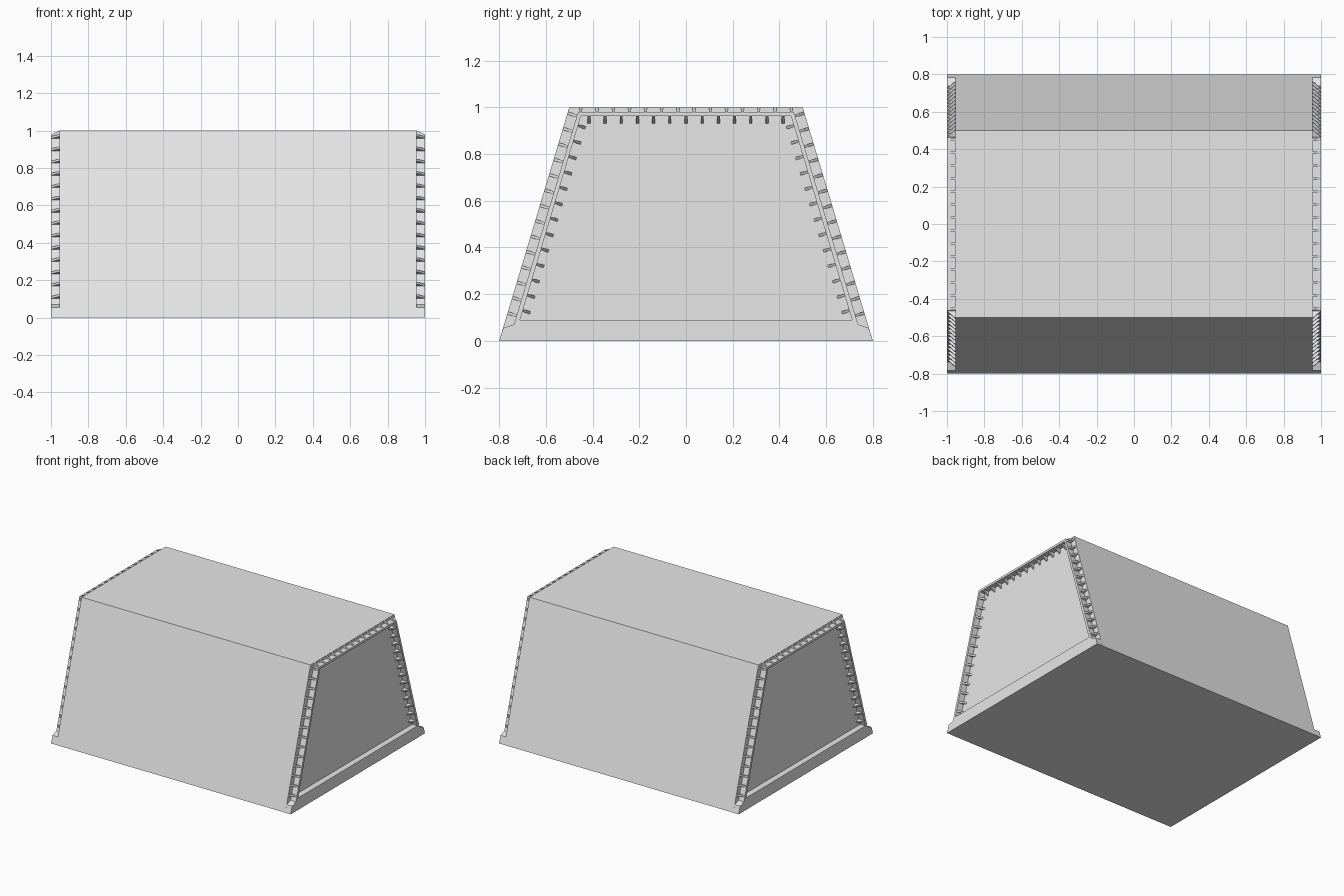
import bpy, bmesh
from mathutils import Vector

if "Cube" in bpy.data.objects:
    bpy.data.objects.remove(bpy.data.objects["Cube"])

grey = bpy.data.materials.new("light grey")
grey.diffuse_color = (0.8, 0.8, 0.8, 1)
grey.use_nodes = True
grey.node_tree.nodes["Principled BSDF"].inputs["Base Color"].default_value = grey.diffuse_color

PANEL, RIM = 0.955, 1.0      # x of recessed end panel and of the outer rim


def prism(bm, profile, offset):
    """Extrude a closed ring of points along an offset vector."""
    a = [bm.verts.new(p) for p in profile]
    b = [bm.verts.new(Vector(p) + Vector(offset)) for p in profile]
    n = len(a)
    bm.faces.new(a)
    bm.faces.new(b[::-1])
    for i in range(n):
        bm.faces.new((a[i], b[i], b[(i + 1) % n], a[(i + 1) % n]))


def finish(bm, name):
    bmesh.ops.recalc_face_normals(bm, faces=bm.faces[:])
    me = bpy.data.meshes.new(name)
    bm.to_mesh(me)
    bm.free()
    me.materials.append(grey)
    ob = bpy.data.objects.new(name, me)
    bpy.context.collection.objects.link(ob)


def slab(name, outline, x0, x1):
    bm = bmesh.new()
    prism(bm, [(x0, y, z) for y, z in outline], (x1 - x0, 0, 0))
    finish(bm, name)


def rib(bm, s, y, z, ny, nz, h, w=0.012):
    """Triangular gusset on a rim wall, pointing along (ny, nz)."""
    n, t = Vector((0, ny, nz)), Vector((0, -nz, ny))
    base = Vector((0, y, z)) - t * (w / 2)
    ring = [base + Vector((s * PANEL, 0, 0)) - n * 0.003,
            base + Vector((s * PANEL, 0, 0)) + n * h,
            base + Vector((s * (RIM - 0.001), 0, 0)),
            base + Vector((s * (RIM - 0.001), 0, 0)) - n * 0.003]
    prism(bm, ring, t * w)


def mirrored(half):
    return half + [(-y, z) for y, z in reversed(half)]


# Main trapezoid block
slab("body", mirrored([(-0.8, 0), (-0.5, 1)]), -PANEL, PANEL)

ledge = mirrored([(-0.711, 0.09), (-0.737, 0.07), (-0.783, 0.055), (-0.8, 0)])
arch = (mirrored([(-0.737, 0.07), (-0.462, 0.98)])
        + [(0.711, 0.09), (0.45, 0.963), (-0.45, 0.963), (-0.711, 0.09)])

for side, s in (("right", 1), ("left", -1)):
    # Bottom ledge and thin raised rim around the recessed panel
    slab(side + "_ledge", ledge, s * PANEL, s * RIM)
    slab(side + "_rim", arch, s * PANEL, s * RIM)

    # Outer ribs in the channel along the edge
    bm = bmesh.new()
    for i in range(14):
        rib(bm, s, (i - 6.5) * 0.0693, 0.98, 0, 1, 0.02)
        z = 0.108 + i * 0.0658
        for m in (-1, 1):
            rib(bm, s, m * (0.737 - (z - 0.07) * 0.302), z, m * 0.958, 0.287, 0.04)
    finish(bm, side + "_outer_ribs")

    # Inner ribs between rim and panel
    bm = bmesh.new()
    for i in range(13):
        rib(bm, s, (i - 6) * 0.0693, 0.963, 0, -1, 0.033)
        z = 0.13 + i * 0.066
        for m in (-1, 1):
            rib(bm, s, m * (0.711 - (z - 0.09) * 0.299), z, -m * 0.958, -0.287, 0.033)
    finish(bm, side + "_inner_ribs")
